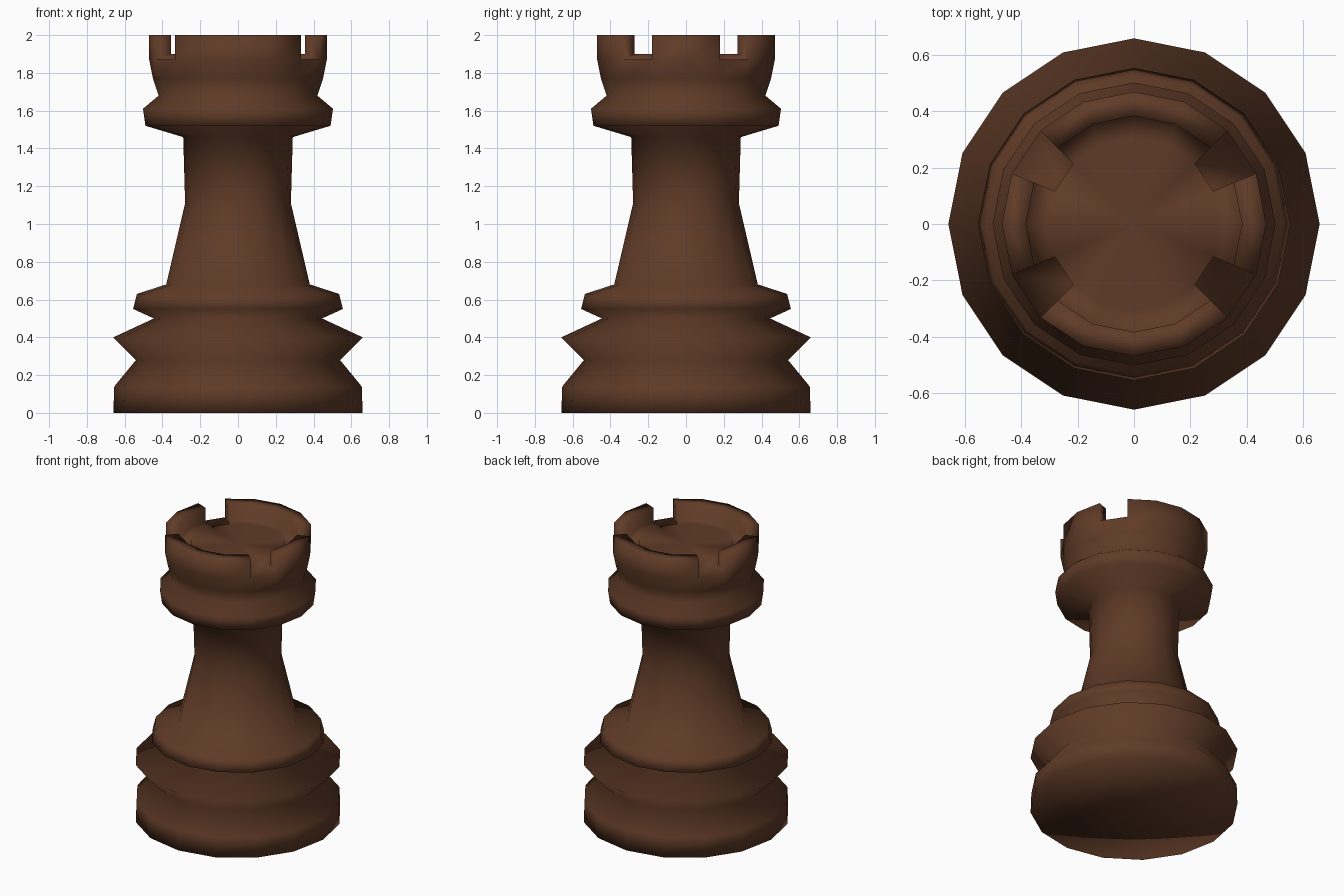
import bpy, bmesh, math

if "Cube" in bpy.data.objects:
    bpy.data.objects.remove(bpy.data.objects["Cube"])

SIDES = 16
STEP = 2 * math.pi / SIDES
NOTCHES = {1, 6, 9, 14}          # segments cut out of the battlement

# (radius, height) profiles
BODY = [(0, 0), (0.66, 0), (0.655, 0.14), (0.54, 0.28), (0.66, 0.40), (0.445, 0.50),
        (0.555, 0.55), (0.535, 0.63), (0.38, 0.68), (0.28, 1.11), (0.29, 1.46),
        (0.49, 1.52), (0.503, 1.61), (0.42, 1.68), (0.45, 1.77), (0.47, 1.87)]
WALL = [(0.47, 1.87), (0.47, 2.0), (0.384, 2.0), (0.384, 1.9), (0.305, 1.9), (0, 1.9)]
GAP = [(0.47, 1.87), (0.305, 1.87), (0.305, 1.9), (0, 1.9)]
CHEEK = WALL[:5] + [(0.305, 1.87)]   # side wall of a notch

bm = bmesh.new()


def point(p, i):
    a = i * STEP
    return bm.verts.new((p[0] * math.cos(a), p[0] * math.sin(a), p[1]))


def strip(profile, i):
    """One lathe segment between rays i and i+1."""
    for a, b in zip(profile, profile[1:]):
        vs = [point(a, i)]
        if a[0] > 0:
            vs.append(point(a, i + 1))
        vs.append(point(b, i + 1))
        if b[0] > 0:
            vs.append(point(b, i))
        bm.faces.new(vs)


for i in range(SIDES):
    strip(BODY, i)
    strip(GAP if i in NOTCHES else WALL, i)
    if i in NOTCHES:
        for ray in (i, i + 1):
            bm.faces.new([point(p, ray) for p in CHEEK])

bmesh.ops.remove_doubles(bm, verts=bm.verts, dist=0.0005)
bmesh.ops.recalc_face_normals(bm, faces=bm.faces)
for f in bm.faces:
    f.smooth = True

mesh = bpy.data.meshes.new("rook_body")
bm.to_mesh(mesh)
bm.free()

# Dark wood colour
wood = bpy.data.materials.new("dark brown wood")
wood.diffuse_color = (0.115, 0.043, 0.02, 1)
wood.use_nodes = True
wood.node_tree.nodes["Principled BSDF"].inputs["Base Color"].default_value = wood.diffuse_color
mesh.materials.append(wood)

rook = bpy.data.objects.new("rook_body", mesh)
bpy.context.collection.objects.link(rook)
